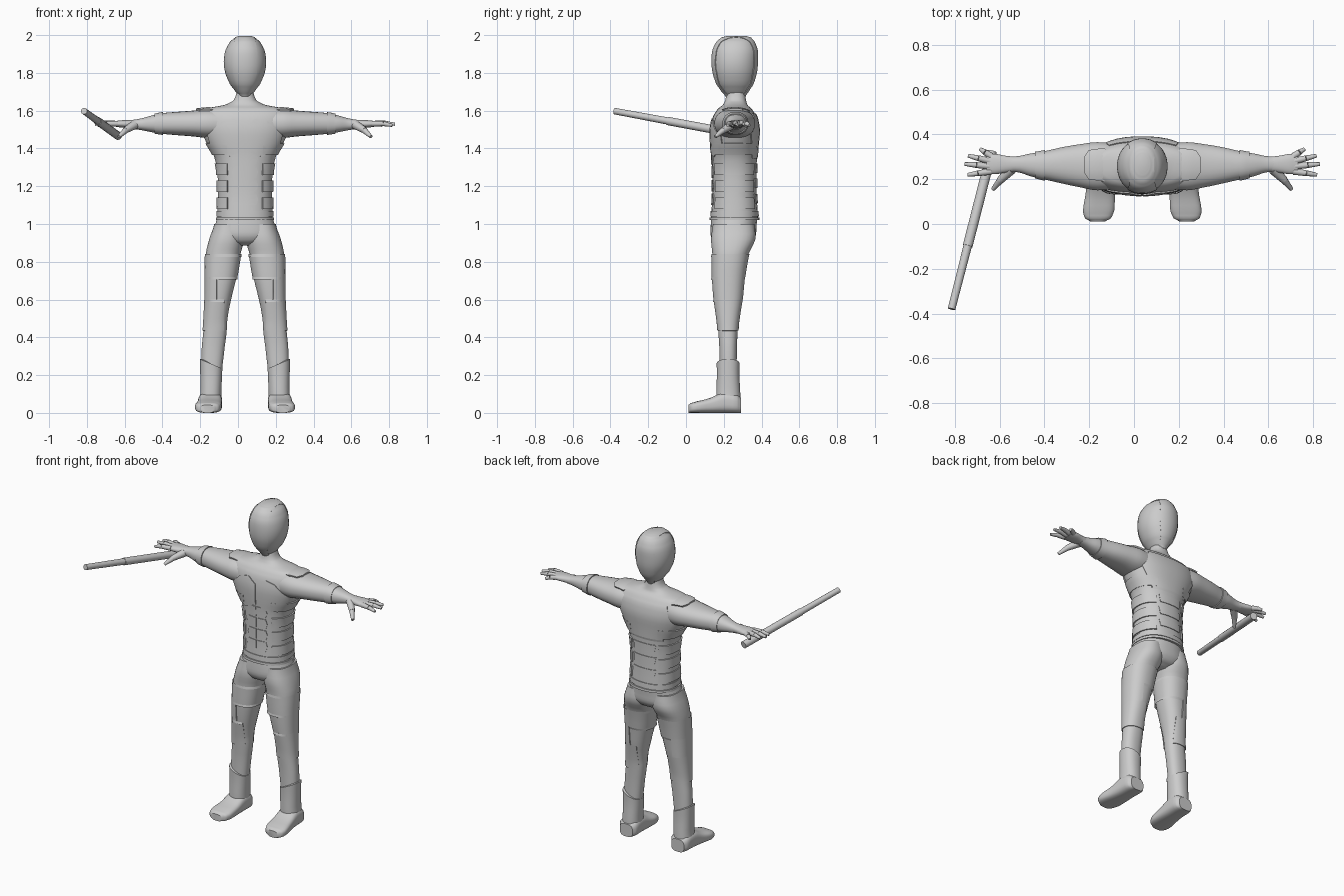
import bpy, bmesh, math
from mathutils import Vector

if "Cube" in bpy.data.objects:
    bpy.data.objects.remove(bpy.data.objects["Cube"])

CX = 0.037                      # body centre line
mat = bpy.data.materials.new("plain_grey")
mat.diffuse_color = (0.6, 0.6, 0.6, 1)
mat.use_nodes = True
mat.node_tree.nodes["Principled BSDF"].inputs["Base Color"].default_value = mat.diffuse_color


def finish(name, bm, mirror=False, x=CX):
    bmesh.ops.recalc_face_normals(bm, faces=bm.faces)
    me = bpy.data.meshes.new(name)
    bm.to_mesh(me)
    bm.free()
    me.materials.append(mat)
    ob = bpy.data.objects.new(name, me)
    bpy.context.collection.objects.link(ob)
    ob.location.x = x
    if mirror:
        m = ob.modifiers.new("mirror", 'MIRROR')
        m.use_clip = False
        m.use_mirror_merge = False
    return ob


def smooth_rings(rings, sub):
    """Catmull-Rom between rings (t, cu, cv, ru, rv)."""
    out = []
    for i in range(len(rings) - 1):
        p = [rings[max(0, min(len(rings) - 1, i + k))] for k in (-1, 0, 1, 2)]
        for s in range(sub):
            f = s / sub
            row = []
            for a, b, c, d in zip(*p):
                row.append(0.5 * (2 * b + (c - a) * f + (2 * a - 5 * b + 4 * c - d) * f * f
                                  + (3 * b - a - 3 * c + d) * f ** 3))
            row[0] = p[1][0] + (p[2][0] - p[1][0]) * f
            out.append(row)
    return out + [rings[-1]]


def loft(rings, axis='z', n=28, exp=2.3, grow=0.0, sub=3):
    bm = bmesh.new()
    loops = []
    for t, cu, cv, ru, rv in smooth_rings(rings, sub):
        loop = []
        for k in range(n):
            a = math.tau * (k + 0.5) / n
            c, s = math.cos(a), math.sin(a)
            u = cu + (ru + grow) * math.copysign(abs(c) ** (2 / exp), c)
            v = cv + (rv + grow) * math.copysign(abs(s) ** (2 / exp), s)
            co = {'z': (u, v, t), 'x': (t, u, v), 'y': (u, t, v)}[axis]
            loop.append(bm.verts.new(co))
        loops.append(loop)
    for a, b in zip(loops, loops[1:]):
        for k in range(n):
            bm.faces.new((a[k], a[(k + 1) % n], b[(k + 1) % n], b[k]))
    bm.faces.new(loops[0])
    bm.faces.new(loops[-1])
    bmesh.ops.recalc_face_normals(bm, faces=bm.faces)
    return bm


def poly(pts, drop='y'):
    """Outward planes of a convex outline in (x,z) or (x,y)."""
    lift = (lambda p: Vector((p[0], 0, p[1]))) if drop == 'y' else (lambda p: Vector((p[0], p[1], 0)))
    ax = Vector((0, 1, 0)) if drop == 'y' else Vector((0, 0, 1))
    v = [lift(p) for p in pts]
    mid = sum(v, Vector()) / len(v)
    out = []
    for a, b in zip(v, v[1:] + v[:1]):
        no = (b - a).cross(ax).normalized()
        out.append((a, no if no.dot(mid - a) < 0 else -no))
    return out


def below(axis, val):
    no = Vector([float(axis == k) for k in 'xyz'])
    return (no * val, no)


def above(axis, val):
    co, no = below(axis, val)
    return (co, -no)


def patch(name, bm, planes, mirror=False, depth=0.014):
    """Raised plate: the part of a grown loft inside the planes, with a rim."""
    for co, no in planes:
        bmesh.ops.bisect_plane(bm, geom=bm.verts[:] + bm.edges[:] + bm.faces[:],
                               plane_co=co, plane_no=no, clear_outer=True)
    bm.normal_update()
    rim = [e for e in bm.edges if e.is_boundary]
    normals = {tuple(v.co): v.normal.copy() for v in bm.verts}
    ext = bmesh.ops.extrude_edge_only(bm, edges=rim)
    for v in [g for g in ext["geom"] if isinstance(g, bmesh.types.BMVert)]:
        v.co -= normals[tuple(v.co)] * depth
    return finish(name, bm, mirror)


def tube(bm, p, q, r1, r2, n=12):
    p, q = Vector(p), Vector(q)
    d = q - p
    res = bmesh.ops.create_cone(bm, cap_ends=True, segments=n, radius1=r1, radius2=r2, depth=d.length)
    rot = d.to_track_quat('Z', 'Y')
    for v in res["verts"]:
        v.co = rot @ v.co + (p + q) / 2


# torso with neck
TORSO = [(1.02, 0, .257, .147, .125), (1.15, 0, .257, .143, .118), (1.28, 0, .256, .147, .118),
         (1.36, 0, .256, .165, .12), (1.42, 0, .256, .2, .124), (1.5, 0, .258, .235, .128),
         (1.57, 0, .258, .245, .115), (1.61, 0, .258, .215, .09), (1.63, 0, .26, .11, .066),
         (1.655, 0, .263, .06, .055), (1.72, 0, .264, .04, .045)]
finish("torso", loft(TORSO, n=36))
for lo, hi, g in ((1.015, 1.035, .008), (1.04, 1.07, .005)):
    patch("belt", loft(TORSO, n=36, grow=g), [above('z', lo), below('z', hi)])

# chest, abdomen, side and back plates
front, back = below('y', .25), above('y', .26)
patch("chest_plate", loft(TORSO, n=36, grow=.006), poly(
    [(.004, 1.52), (.06, 1.56), (.12, 1.545), (.2, 1.47), (.18, 1.4), (.09, 1.355), (.004, 1.39)]) + [front], True)
for i in range(4):
    z = 1.1 + i * .072
    patch("abdomen_plate", loft(TORSO, n=36, grow=.004), poly(
        [(.004, z), (.06, z), (.07, z + .03), (.06, z + .062), (.004, z + .062)]) + [front], True)
for z in (1.08, 1.17, 1.26, 1.365):
    patch("side_band", loft(TORSO, n=36, grow=.007),
          [above('x', .095), above('z', z), below('z', z + .06)], True)
patch("upper_back_plate", loft(TORSO, n=36, grow=.006), poly(
    [(-.12, 1.36), (.12, 1.36), (.19, 1.48), (.15, 1.585), (-.15, 1.585), (-.19, 1.48)]) + [back])
for z in (1.11, 1.19, 1.27):
    patch("lower_back_plate", loft(TORSO, n=36, grow=.004), poly(
        [(-.07, z), (.07, z), (.08, z + .05), (-.08, z + .05)]) + [back])

# head with raised centre strip
HEAD = [(1.675, 0, .262, .03, .05), (1.70, 0, .26, .05, .068), (1.74, 0, .259, .08, .095),
        (1.80, 0, .258, .105, .114), (1.86, 0, .258, .113, .12), (1.92, 0, .26, .104, .117),
        (1.965, 0, .262, .08, .098), (1.988, 0, .266, .052, .074), (1.996, 0, .268, .03, .045)]
finish("head", loft(HEAD, n=32, exp=2.1))
patch("head_strip", loft(HEAD, n=32, exp=2.1, grow=.004), poly(
    [(-.025, 1.67), (.025, 1.67), (.064, 1.8), (.067, 1.9), (.05, 2.01), (-.05, 2.01), (-.067, 1.9), (-.064, 1.8)]),
    depth=.01)

# hips and legs
HIPS = [(1.05, 0, .257, .143, .122), (.99, 0, .252, .16, .122), (.94, 0, .25, .165, .12),
        (.905, 0, .248, .13, .1), (.885, 0, .246, .06, .06)]
finish("hips", loft(HIPS))
LEG = [(1.0, .088, .252, .075, .11), (.92, .097, .25, .093, .118), (.84, .116, .235, .092, .096),
       (.72, .127, .225, .083, .085), (.6, .142, .223, .069, .073), (.5, .154, .222, .062, .058),
       (.44, .158, .222, .062, .052), (.35, .168, .223, .061, .047), (.2, .178, .223, .055, .045)]
finish("leg", loft(LEG), True)
for lo, hi, x in ((.72, .84, 0), (.6, .72, .15), (.435, .6, .11)):
    patch("leg_plate", loft(LEG, grow=.005), [above('z', lo), below('z', hi), above('x', x)], True)

# boots
SHAFT = [(.3, .178, .223, .061, .062), (.2, .179, .223, .058, .06), (.1, .181, .224, .056, .064),
         (.04, .184, .225, .06, .064)]
slope = Vector((-.05, 0, .12)).normalized()
patch("boot_shaft", loft(SHAFT), [(Vector((.24, 0, .285)), slope)], True)
FOOT = [(.292, .182, .04, .045, .04), (.27, .182, .05, .06, .05), (.2, .184, .055, .063, .055),
        (.13, .188, .04, .066, .04), (.06, .195, .031, .07, .031), (.025, .198, .026, .058, .026),
        (.012, .199, .021, .035, .021)]
finish("boot_foot", loft(FOOT, 'y', exp=3), True)

# arms with shoulder pads and forearm bands
ARM = [(.1, .258, 1.53, .1, .074), (.2, .258, 1.532, .108, .077), (.27, .26, 1.532, .098, .069),
       (.36, .262, 1.532, .081, .062), (.45, .262, 1.532, .061, .054), (.5, .264, 1.53, .051, .043),
       (.55, .267, 1.528, .037, .031), (.6, .267, 1.527, .034, .024)]
finish("arm", loft(ARM, 'x'), True)
patch("shoulder_pad", loft(ARM, 'x', grow=.01), poly(
    [(.13, .22), (.17, .19), (.24, .2), (.26, .23), (.26, .3), (.24, .33), (.17, .34), (.13, .3)], 'z')
    + [above('z', 1.55)], True)
patch("forearm_band", loft(ARM, 'x', grow=.005), [above('x', .435), below('x', .48)], True)

# hands with fingers
PALM = [(.56, .267, 1.528, .034, .026), (.61, .267, 1.529, .038, .022), (.66, .268, 1.53, .046, .019),
        (.695, .268, 1.53, .042, .014)]
finish("palm", loft(PALM, 'x', n=20), True)
bm = bmesh.new()
for (y0, x1, y1, z1) in ((.303, .725, .335, 1.522), (.28, .778, .305, 1.53),
                         (.257, .793, .268, 1.528), (.235, .78, .22, 1.522)):
    a, b = Vector((.675, y0, 1.531)), Vector((x1, y1, z1))
    m = a.lerp(b, .55) + Vector((0, 0, .005))
    tube(bm, a, m, .015, .013)
    tube(bm, m, b, .013, .008)
tube(bm, (.585, .245, 1.525), (.635, .195, 1.495), .024, .017)
tube(bm, (.63, .2, 1.498), (.667, .155, 1.462), .017, .009)
finish("fingers", bm, True)

# staff with thicker grip
tip, end = Vector((-.815, -.38, 1.598)), Vector((-.635, .325, 1.467))
bm = bmesh.new()
tube(bm, tip, tip.lerp(end, .42), .017, .019, 16)
tube(bm, tip.lerp(end, .4), end, .022, .022, 16)
finish("staff", bm, x=0)

# smooth shading with crisp plate edges
for ob in bpy.data.objects:
    ob.select_set(True)
bpy.context.view_layer.objects.active = bpy.data.objects["torso"]
bpy.ops.object.shade_smooth_by_angle(angle=math.radians(40))
